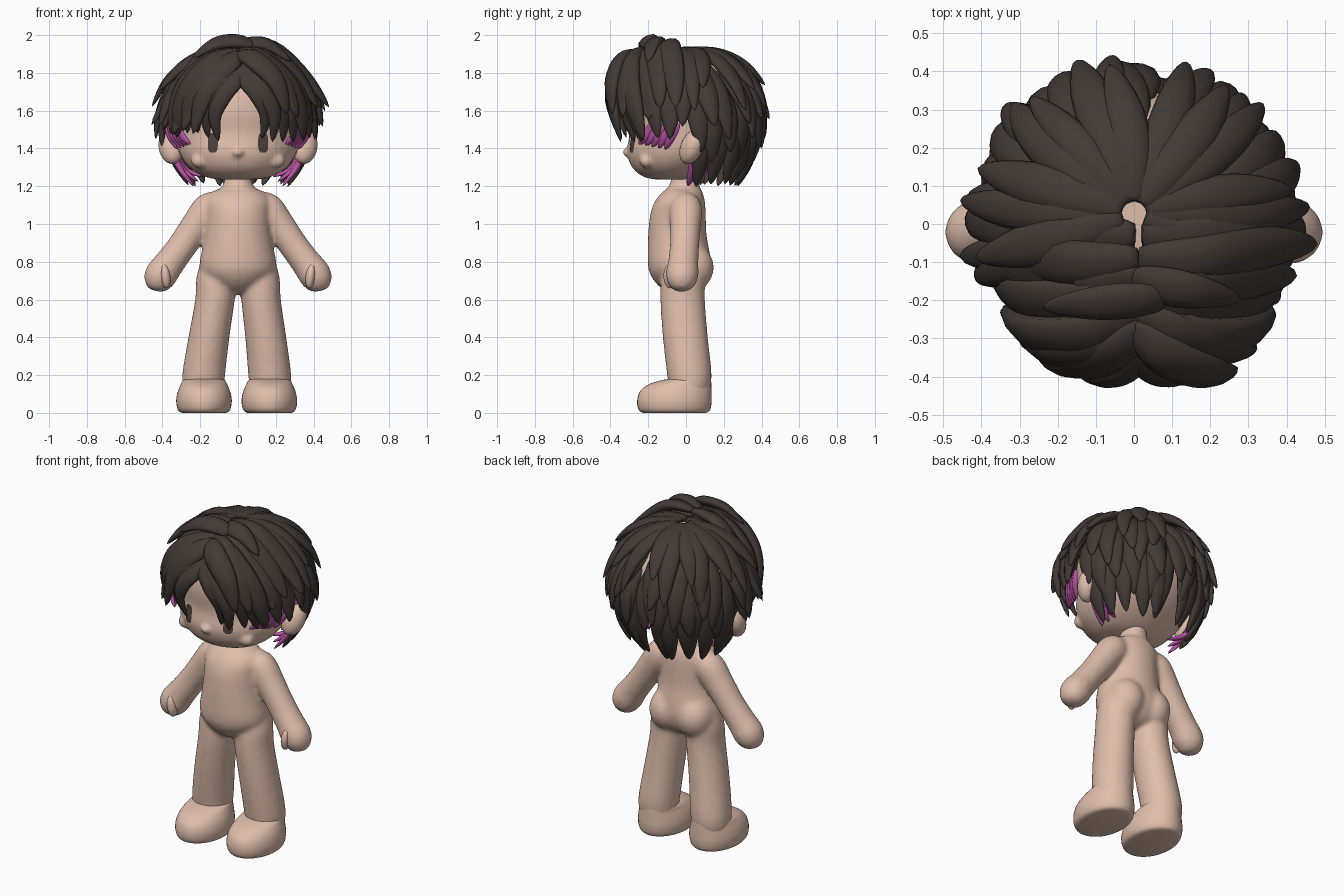
import bpy, bmesh, math, random
from mathutils import Vector
from mathutils.bvhtree import BVHTree

random.seed(4)
cube = bpy.data.objects.get("Cube")
if cube:
    bpy.data.objects.remove(cube)


def material(name, rgb):
    m = bpy.data.materials.new(name)
    m.use_nodes = True
    m.diffuse_color = (*rgb, 1)
    m.node_tree.nodes["Principled BSDF"].inputs["Base Color"].default_value = (*rgb, 1)
    return m


SKIN = material("skin", (0.74, 0.515, 0.41))
HAIR = material("dark brown hair", (0.055, 0.042, 0.036))
PINK = material("magenta hair", (0.50, 0.09, 0.39))
EYE = material("eye brown", (0.075, 0.052, 0.046))


def finish(name, bm, mat):
    bmesh.ops.recalc_face_normals(bm, faces=bm.faces)
    me = bpy.data.meshes.new(name)
    bm.to_mesh(me)
    me.materials.append(mat)
    for p in me.polygons:
        p.use_smooth = True
    ob = bpy.data.objects.new(name, me)
    bpy.context.collection.objects.link(ob)
    return ob


def spline(pts, n):
    """Smooth curve through tuples of any length."""
    out = []
    for i in range(len(pts) - 1):
        a, b, c, d = (pts[max(i - 1, 0)], pts[i], pts[i + 1], pts[min(i + 2, len(pts) - 1)])
        for k in range(n):
            t = k / n
            out.append(tuple(0.5 * (2 * q + (r - p) * t + (2 * p - 5 * q + 4 * r - s) * t * t
                                    + (3 * q - p - 3 * r + s) * t ** 3)
                             for p, q, r, s in zip(a, b, c, d)))
    return out + [tuple(pts[-1])]


def skin_rings(bm, rings):
    """Bridge rings of points and cap both ends."""
    vs = [[bm.verts.new(p) for p in r] for r in rings]
    n = len(vs[0])
    for a, b in zip(vs, vs[1:]):
        for i in range(n):
            bm.faces.new((a[i], a[(i + 1) % n], b[(i + 1) % n], b[i]))
    bm.faces.new(vs[0])
    bm.faces.new(vs[-1])


def loft(name, rows, side=1, n=40):
    """Rows are height, centre x, half width, front y, back y."""
    bm = bmesh.new()
    rings = []
    for z, cx, rx, y0, y1 in spline(rows, 4):
        ring = []
        for i in range(n):
            a = math.tau * i / n
            ring.append((side * (cx + rx * math.cos(a)), (y0 + y1) / 2 + (y1 - y0) / 2 * math.sin(a), z))
        rings.append(ring)
    skin_rings(bm, rings)
    return finish(name, bm, SKIN)


def sweep(bm, path, radii, flat, normal_at, n=10):
    """Elliptical tube along a path."""
    path = [Vector(p) for p in path]
    rings = []
    for i, p in enumerate(path):
        t = (path[min(i + 1, len(path) - 1)] - path[max(i - 1, 0)]).normalized()
        nor = normal_at(p)
        nor = (nor - t * nor.dot(t)).normalized()
        s = t.cross(nor)
        r = max(radii[i], 0.001)
        rings.append([p + s * r * math.cos(math.tau * k / n) + nor * r * flat * math.sin(math.tau * k / n)
                      for k in range(n)])
    skin_rings(bm, rings)


def ball(name, loc, size, rot=(0, 0, 0)):
    bpy.ops.mesh.primitive_uv_sphere_add(segments=28, ring_count=16, radius=1, location=loc, rotation=rot)
    ob = bpy.context.object
    ob.name = name
    ob.scale = size
    ob.data.materials.append(SKIN)
    bpy.ops.object.shade_smooth()
    return ob


def fuse(parts, voxel, rounds):
    """Melt overlapping parts into the first one as a soft skin."""
    bpy.ops.object.select_all(action="DESELECT")
    for ob in parts:
        ob.select_set(True)
    bpy.context.view_layer.objects.active = parts[0]
    bpy.ops.object.join()
    remesh = parts[0].modifiers.new("melt", "REMESH")
    remesh.mode, remesh.voxel_size, remesh.use_smooth_shade = "VOXEL", voxel, True
    soften = parts[0].modifiers.new("soften", "SMOOTH")
    soften.factor, soften.iterations = .5, rounds
    for m in ("melt", "soften"):
        bpy.ops.object.modifier_apply(modifier=m)


# Torso and neck, with limbs melted in
body = [loft("body", [(.63, 0, .01, -.07, .0), (.655, 0, .09, -.125, .07), (.70, 0, .155, -.17, .11),
                      (.75, 0, .197, -.196, .128), (.80, 0, .203, -.203, .132), (.87, 0, .189, -.203, .122),
                      (.95, 0, .174, -.2, .108), (1.05, 0, .168, -.19, .105), (1.12, 0, .172, -.165, .1),
                      (1.17, 0, .138, -.125, .088), (1.2, 0, .082, -.09, .072), (1.3, 0, .066, -.07, .07)])]

for s, tag in ((1, "left"), (-1, "right")):
    step = .014 if s < 0 else 0  # the right foot stands slightly further out
    body.append(loft(tag + "_leg", [(.1, .17 + step, .106, -.085, .122), (.2, .168 + step, .114, -.1, .136),
                                    (.4, .147 + step / 2, .109, -.123, .116), (.6, .122, .105, -.136, .1),
                                    (.72, .116, .104, -.13, .1), (.82, .1, .09, -.1, .09)], s))
    bm = bmesh.new()
    arm = spline([(.09, 0, 1.12, .05), (.15, 0, 1.085, .086), (.225, -.003, .985, .082),
                  (.295, -.008, .885, .078), (.365, -.015, .79, .081), (.405, -.02, .735, .087),
                  (.43, -.022, .69, .075), (.447, -.022, .657, .045), (.45, -.022, .648, .005)], 4)
    sweep(bm, [(s * x, y, z) for x, y, z, r in arm], [r for *_, r in arm], 1.0,
          lambda p: Vector((0, 1, 0)), 24)
    body.append(finish(tag + "_arm", bm, SKIN))
    body.append(ball(tag + "_buttock", (s * .092, .03, .77), (.108, .118, .125)))
    ball(tag + "_thumb", (s * .384, -.082, .725), (.027, .037, .066), (0, s * .12, 0))
    ball(tag + "_ear", (s * .355, .032, 1.41), (.066, .058, .098), (-.35, s * .3, s * .3))
    cx = .166 + step
    loft(tag + "_foot", [(0, cx, .115, -.225, .105), (.008, cx, .132, -.244, .122),
                         (.03, cx, .143, -.256, .132), (.07, cx, .147, -.258, .136),
                         (.115, cx, .138, -.243, .135), (.15, cx, .123, -.2, .134),
                         (.17, cx, .113, -.14, .132), (.18, cx, .1, -.09, .12)], s)
fuse(body, .011, 18)

# Head with nose and cheeks melted in
head = loft("head", [(1.235, 0, .09, -.15, .0), (1.25, 0, .175, -.225, .06), (1.3, 0, .258, -.285, .15),
                     (1.38, 0, .312, -.312, .25), (1.48, 0, .333, -.3, .32), (1.6, 0, .342, -.31, .35),
                     (1.72, 0, .315, -.285, .335), (1.82, 0, .24, -.22, .275), (1.88, 0, .14, -.12, .18),
                     (1.9, 0, .04, -.02, .08)])
fuse([head, ball("nose", (0, -.302, 1.38), (.034, .034, .026)),
      ball("left_cheek", (.2, -.208, 1.335), (.05, .04, .04)),
      ball("right_cheek", (-.2, -.208, 1.335), (.05, .04, .04))], .01, 8)
head_tree = BVHTree.FromObject(head, bpy.context.evaluated_depsgraph_get())

# Eye plates laid on the face
for s, tag in ((1, "left"), (-1, "right")):
    bm = bmesh.new()
    rows = []
    for j in range(11):
        v = j / 5 - 1
        w = .026 * (1 - abs(v) ** 6 * .5)
        row = []
        for i in range(7):
            x, z = s * .133 + w * (i / 3 - 1), 1.43 + .052 * v
            hit = head_tree.ray_cast(Vector((x, -1, z)), Vector((0, 1, 0)))[0]
            row.append(bm.verts.new((x, hit.y - .005, z)))
        rows.append(row)
    for a, b in zip(rows, rows[1:]):
        for i in range(6):
            bm.faces.new((a[i], a[i + 1], b[i + 1], b[i]))
    ob = finish(tag + "_eye", bm, EYE)
    if sum(p.normal.y for p in ob.data.polygons) > 0:
        ob.data.flip_normals()

# Hair locks
CENTRE = Vector((0, .03, 1.58))


def lock(bm, pts, width, flat=.52):
    path = spline([tuple(p) for p in pts], 5)
    m = len(path) - 1
    radii = [width * max(math.sin(math.pi * (.1 + .9 * i / m)), 0) ** .7 for i in range(m + 1)]
    sweep(bm, path, radii, flat, lambda p: (p - CENTRE).normalized())


def scalp(az, pol, k):
    a, p = math.radians(az), math.radians(pol)
    return CENTRE + k * Vector((.395 * math.sin(p) * math.cos(a), .36 * math.sin(p) * math.sin(a),
                                .36 * math.cos(p)))


def mix(a, b, t):
    return [tuple(p + (q - p) * t for p, q in zip(u, v)) for u, v in zip(a, b)]


# Back layers: count, azimuth range, polar range, lift range, width
LAYERS = {"crown_hair": (13, -22, 202, 5, 77, .96, 1.16, .057),
          "middle_hair": (15, -26, 206, 40, 102, .92, 1.15, .058),
          "lower_hair": (13, 0, 180, 62, 124, .92, 1.14, .058),
          "nape_hair": (12, 12, 168, 85, 146, .92, 1.26, .055)}
for name, (count, a0, a1, p0, p1, k0, k1, w) in LAYERS.items():
    bm = bmesh.new()
    for i in range(count):
        az = a0 + (a1 - a0) * i / (count - 1) + random.uniform(-3, 3)
        end = p1 + (8 if i % 2 else -6) * (name != "nape_hair") + random.uniform(-3, 3)
        turn, lift = random.uniform(-10, 10), random.uniform(-.03, .02)
        pts = []
        for j in range(5):
            t = j / 4
            pts.append(scalp(az + turn * t, p0 + (end - p0) * t, k0 + (k1 - k0 + lift) * t ** 1.8))
        lock(bm, pts, w * random.uniform(.92, 1.1))
    finish(name, bm, HAIR)

# Parted fringe: locks blended between key locks
INNER = [(.0, -.29, 1.86), (.02, -.37, 1.775), (.085, -.405, 1.70), (.135, -.39, 1.59), (.115, -.35, 1.46)]
MIDDLE = [(.01, -.22, 1.91), (.13, -.29, 1.86), (.25, -.30, 1.74), (.32, -.27, 1.60), (.335, -.23, 1.45)]
OUTER = [(.01, -.03, 1.92), (.17, -.02, 1.88), (.31, -.01, 1.77), (.395, .0, 1.64), (.435, .0, 1.49)]
TOP_FRONT = [(-.01, -.26, 1.90), (.07, -.34, 1.87), (.19, -.385, 1.75), (.25, -.38, 1.57)]
TOP_BACK = [(.0, -.09, 1.95), (.17, -.10, 1.93), (.345, -.08, 1.77), (.47, -.08, 1.60)]
for s, tag in ((1, "left"), (-1, "right")):
    bm = bmesh.new()
    locks = [(mix(INNER, MIDDLE, i / 4), .05 + .004 * i, 0) for i in range(4)]
    locks += [(mix(MIDDLE, OUTER, i / 3), .072, 0) for i in range(4)]
    # top locks hang lower on the right side
    locks += [(mix(TOP_FRONT, TOP_BACK, i / 4), .066, .1 if s < 0 else 0) for i in range(5)]
    for pts, w, drop in locks:
        dz, dy = random.uniform(-.03, .03) - drop, random.uniform(-.03, .03)
        n = len(pts) - 1
        pts = [(s * x + .012, y + dy * j / n, z + dz * j / n) for j, (x, y, z) in enumerate(pts)]
        lock(bm, pts, w)
    finish(tag + "_fringe", bm, HAIR)

    # Coloured locks in front of and behind the ear
    bm = bmesh.new()
    for i in range(5):
        d = .035 * i
        lock(bm, [(s * (.385 - d * .4), -.04 - d, 1.53), (s * (.362 - d * .5), -.08 - d, 1.46),
                  (s * (.32 - d * .5), -.11 - d, 1.395 + d * .2)], .024)
    for i in range(3):
        d = .025 * i
        lock(bm, [(s * .36, .05 + d, 1.54), (s * (.355 - d * .3), .07 + d, 1.42),
                  (s * (.31 - d * .4), .045 + d, 1.30), (s * (.235 - d), .01 + d, 1.20 + d)], .038)
    finish(tag + "_coloured_locks", bm, PINK)

# Tufts over the parting
bm = bmesh.new()
lock(bm, [(.08, -.2, 1.945), (0, -.2, 1.968), (-.12, -.21, 1.955), (-.24, -.22, 1.88)], .055)
lock(bm, [(.0, -.14, 1.94), (.07, -.16, 1.96), (.17, -.18, 1.945), (.28, -.2, 1.86)], .055)
finish("top_tufts", bm, HAIR)
